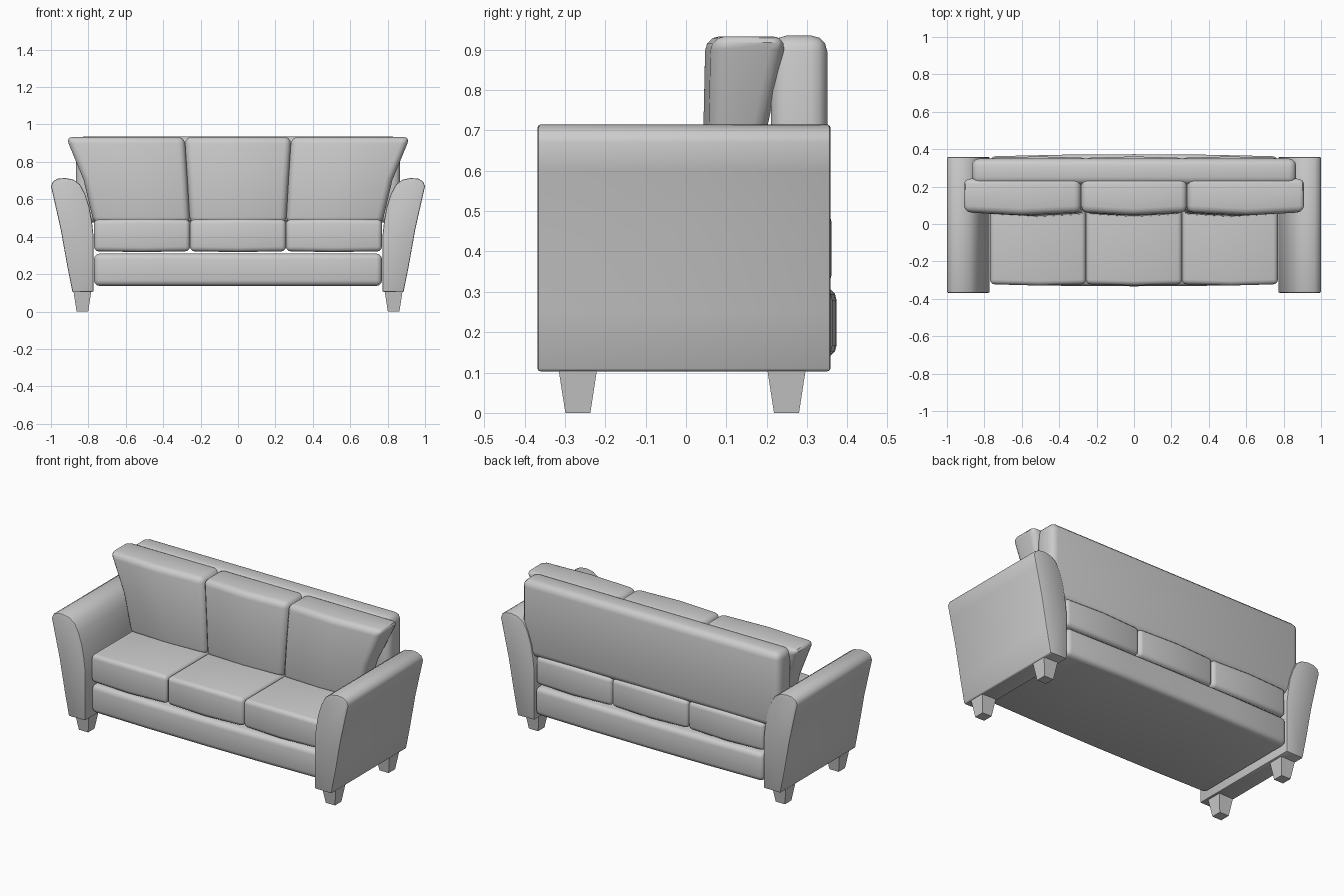
import bpy, bmesh
from mathutils import Vector

if "Cube" in bpy.data.objects:
    bpy.data.objects.remove(bpy.data.objects["Cube"])


def finish(name, bm, radius, segs=3):
    """Round the hard edges and turn the bmesh into a smooth-shaded object."""
    bmesh.ops.recalc_face_normals(bm, faces=bm.faces)
    if radius:
        hard = [e for e in bm.edges if e.calc_face_angle(0) > 0.85]
        bmesh.ops.bevel(bm, geom=hard, offset=radius, segments=segs,
                        profile=0.5, affect='EDGES', clamp_overlap=True)
    me = bpy.data.meshes.new(name)
    bm.to_mesh(me)
    bm.free()
    ob = bpy.data.objects.new(name, me)
    bpy.context.collection.objects.link(ob)
    bpy.ops.object.select_all(action='DESELECT')
    ob.select_set(True)
    bpy.context.view_layer.objects.active = ob
    bpy.ops.object.shade_smooth_by_angle(angle=0.7)
    return ob


def padded_box(name, lo, hi, radius, puff=(0, 0, 0), cuts=(1, 0, 1), warp=None):
    """Rounded box with loop cuts, swollen faces and an optional warp."""
    lo, hi = Vector(lo), Vector(hi)
    mid, half = (lo + hi) / 2, (hi - lo) / 2
    bm = bmesh.new()
    bmesh.ops.create_cube(bm, size=2)
    for axis in range(3):
        for i in range(cuts[axis]):
            n, p = Vector((0, 0, 0)), Vector((0, 0, 0))
            n[axis] = 1
            p[axis] = -1 + 2 * (i + 1) / (cuts[axis] + 1)
            bmesh.ops.bisect_plane(bm, geom=bm.verts[:] + bm.edges[:] + bm.faces[:],
                                   plane_co=p, plane_no=n)
    for v in bm.verts:
        u, t, w = v.co
        co = Vector((mid.x + u * half.x, mid.y + t * half.y, mid.z + w * half.z))
        co.y += t * puff[1] * (1 - u * u)
        co.z += w * puff[2] * (1 - u * u)
        v.co = warp(co, u, t, w) if warp else co
    return finish(name, bm, radius)


# Base under the seats
padded_box("base", (-0.77, -0.322, 0.137), (0.77, 0.362, 0.31), 0.03,
           puff=(0, 0.011, 0), cuts=(3, 0, 0))

# Seat cushions
edges = (-0.77, -0.257, 0.257, 0.77)
for i in range(3):
    padded_box(f"seat_cushion_{i + 1}", (edges[i], -0.322, 0.322),
               (edges[i + 1], 0.354, 0.492), 0.025,
               puff=(0, 0.007, 0.004), cuts=(1, 0, 0))

# Back panel
padded_box("back_panel", (-0.867, 0.21, 0.475), (0.867, 0.35, 0.935), 0.04,
           cuts=(0, 0, 0))

# Back cushions: wedge-shaped, the outer ones flare out over the arms
low = (-0.77, -0.257, 0.257, 0.77)
centre = (-0.825, -0.270, 0.270, 0.825)
top = (-0.92, -0.285, 0.285, 0.92)
for i in range(3):
    def wedge(co, u, t, w, i=i):
        row = low if w < -0.5 else (centre if w < 0.5 else top)
        x = row[i] + (row[i + 1] - row[i]) * (u + 1) / 2
        if t > 0:
            y = 0.20 + 0.05 * w
        else:
            y = 0.058 - 0.015 * (1 - u * u) + 0.005 * w
        return Vector((x, y, co.z))
    padded_box(f"back_cushion_{i + 1}", (-1, 0, 0.47), (1, 1, 0.933), 0.035,
               cuts=(1, 0, 1), warp=wedge)

# Arms (flared profile swept front to back) and tapered legs
profile = [(0.772, 0.105), (0.885, 0.103), (0.914, 0.25), (0.948, 0.44),
           (0.984, 0.60), (1.0, 0.67), (0.99, 0.695), (0.965, 0.71),
           (0.925, 0.714), (0.88, 0.705), (0.845, 0.68), (0.818, 0.63),
           (0.795, 0.56), (0.781, 0.48), (0.772, 0.40)]
for side, s in (("left", -1), ("right", 1)):
    bm = bmesh.new()
    face = bm.faces.new([bm.verts.new((s * x, -0.368, z)) for x, z in profile])
    ext = bmesh.ops.extrude_face_region(bm, geom=[face])
    bmesh.ops.translate(bm, vec=(0, 0.726, 0),
                        verts=[g for g in ext["geom"] if isinstance(g, bmesh.types.BMVert)])
    finish(f"{side}_arm", bm, 0.007, 2)

    for end, y in (("front", -0.268), ("back", 0.249)):
        bm = bmesh.new()
        bmesh.ops.create_cube(bm, size=2)
        for v in bm.verts:
            r = 0.048 if v.co.z > 0 else 0.031
            v.co = (s * 0.832 + v.co.x * r, y + v.co.y * r, 0.11 if v.co.z > 0 else 0)
        finish(f"{side}_{end}_leg", bm, 0)
